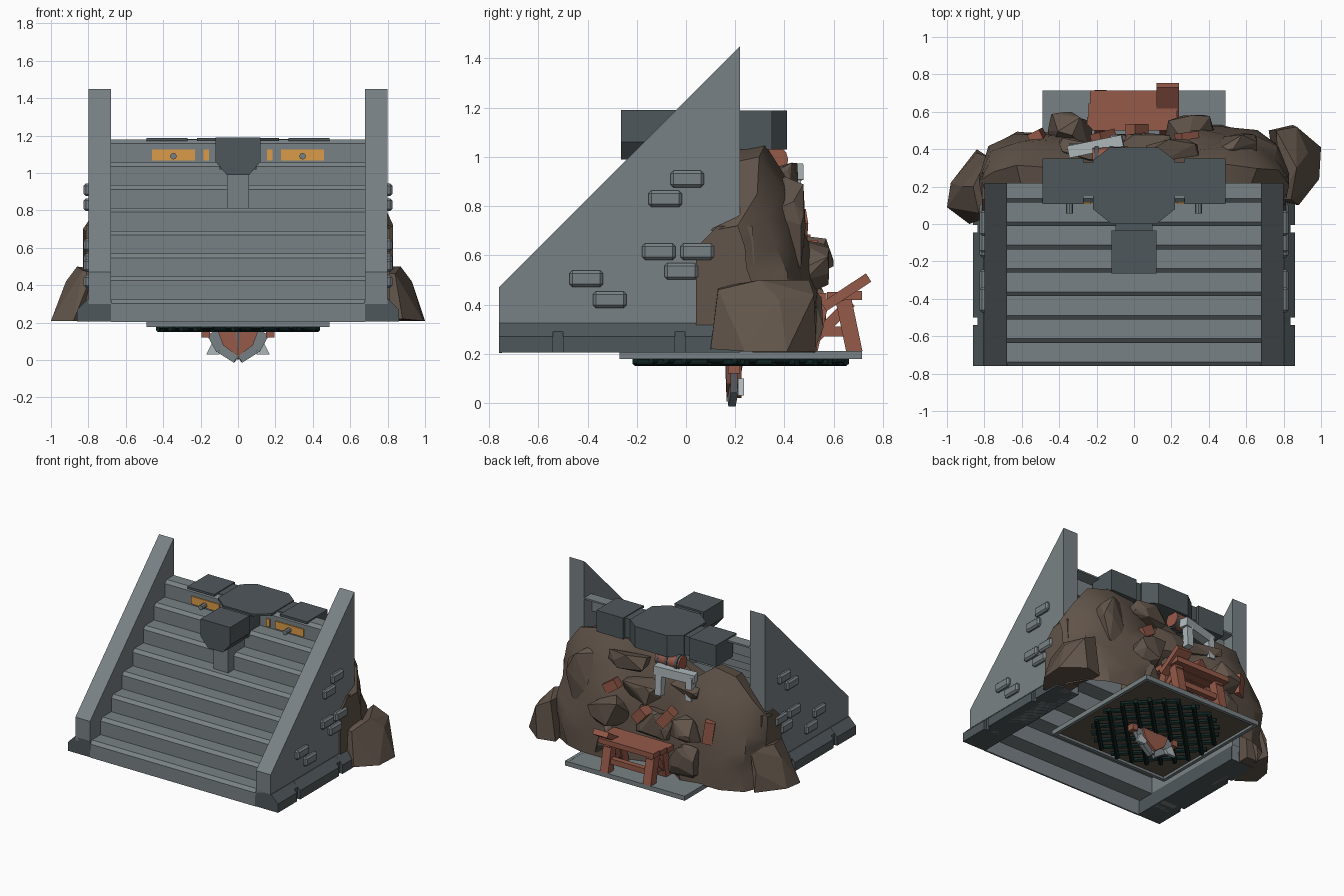
import bpy, bmesh, math, random
from mathutils import Vector, Matrix

if "Cube" in bpy.data.objects:
    bpy.data.objects.remove(bpy.data.objects["Cube"])
rng = random.Random(7)


def material(name, *rgb):
    m = bpy.data.materials.new(name)
    m.use_nodes = True
    m.diffuse_color = (*rgb, 1)
    m.node_tree.nodes["Principled BSDF"].inputs["Base Color"].default_value = (*rgb, 1)
    return m


STONE = material("stone grey", .19, .222, .235)
DARK = material("dark stone", .078, .097, .106)
ROCK = material("brown rock", .12, .089, .068)
WOOD = material("red wood", .3, .1, .066)
BRASS = material("orange brass", .7, .33, .065)
METAL = material("pale metal", .42, .47, .49)
GRATE = material("green black iron", .006, .02, .018)


def finish(name, bm, mat, smooth=None):
    bmesh.ops.recalc_face_normals(bm, faces=bm.faces)
    me = bpy.data.meshes.new(name)
    bm.to_mesh(me)
    bm.free()
    me.materials.append(mat)
    ob = bpy.data.objects.new(name, me)
    bpy.context.collection.objects.link(ob)
    if smooth:
        bpy.ops.object.select_all(action='DESELECT')
        ob.select_set(True)
        bpy.context.view_layer.objects.active = ob
        bpy.ops.object.shade_smooth_by_angle(angle=math.radians(smooth))
    return ob


def box(name, lo, hi, mat, bevel=0):
    lo, hi = Vector(lo), Vector(hi)
    bm = bmesh.new()
    bmesh.ops.create_cube(bm, size=1, matrix=Matrix.Translation((lo + hi) / 2) @ Matrix.Diagonal((hi - lo).to_4d()))
    if bevel:
        bmesh.ops.bevel(bm, geom=bm.edges[:], offset=bevel, segments=1, affect='EDGES')
    return finish(name, bm, mat)


def prism(name, pts, axis, lo, hi, mat):
    """Extrude a 2D outline along the given axis."""
    def place(p, d):
        c = list(p)
        c.insert(axis, d)
        return c
    bm = bmesh.new()
    face = bm.faces.new([bm.verts.new(place(p, lo)) for p in pts])
    ext = bmesh.ops.extrude_face_region(bm, geom=[face])
    move = [0, 0, 0]
    move[axis] = hi - lo
    bmesh.ops.translate(bm, verts=[v for v in ext["geom"] if isinstance(v, bmesh.types.BMVert)], vec=move)
    return finish(name, bm, mat)


def beam(name, a, b, w, h, mat, sides=0):
    """Bar from a to b, square (w by h) or round (end radii w and h)."""
    a, b = Vector(a), Vector(b)
    d = b - a
    m = Matrix.Translation((a + b) / 2) @ d.to_track_quat('Z', 'Y').to_matrix().to_4x4()
    bm = bmesh.new()
    if sides:
        bmesh.ops.create_cone(bm, cap_ends=True, segments=sides, radius1=w, radius2=h, depth=d.length, matrix=m)
    else:
        bmesh.ops.create_cube(bm, size=1, matrix=m @ Matrix.Diagonal((w, h, d.length, 1)))
    return finish(name, bm, mat, 40 if sides > 8 else None)


def hull(name, pts, mat):
    bm = bmesh.new()
    for p in pts:
        bm.verts.new(p)
    bmesh.ops.convex_hull(bm, input=bm.verts[:])
    bmesh.ops.delete(bm, geom=[v for v in bm.verts if not v.link_faces], context='VERTS')
    bmesh.ops.dissolve_limit(bm, angle_limit=.2, verts=bm.verts[:], edges=bm.edges[:])
    return finish(name, bm, mat)


def boulder(name, lo, hi, count=18):
    """Angular rock filling the given bounds, boxier than a ball."""
    lo, hi = Vector(lo), Vector(hi)
    pts = []
    for _ in range(count):
        d = Vector([rng.uniform(-1, 1) for _ in range(3)])
        d /= max(abs(c) for c in d) ** .6 * d.length ** .4
        pts.append([(lo[i] + hi[i]) / 2 + max(-1, min(1, d[i])) * (hi[i] - lo[i]) / 2 for i in range(3)])
    return hull(name, pts, ROCK)


# Staircase: a thin folded sheet with chamfered nosings and open underside
top_line, under_line = [], []
for i in range(8):
    y, z = -.76 + .125 * i, .203 + .122 * i
    top_line += [(y, z), (y, z + .1), (y + .022, z + .122)]
    under_line += [(y + .012, z - .012 * (i > 0)), (y + .012, z + .11)]
prism("stairs", top_line + [(.22, 1.179), (.22, 1.167)] + under_line[::-1], 0, -.68, .68, STONE)

# Side walls, grooved plinths and raised bricks
bricks = [(.005, .91), (-.085, .83), (-.11, .615), (.045, .615), (-.02, .535), (-.405, .505), (-.31, .42)]
for s, side in ((1, "left"), (-1, "right")):
    prism(side + "_wall", [(-.76, .3), (-.76, .47), (.22, 1.45), (.22, .205), (-.6, .205)], 0, s * .68, s * .80, STONE)

    def section(out, drop):
        return [(s * x, z) for x, z in ((.67, .205), (.67, .3), (.685, .325), (.805, .325), (out, drop), (out, .205))]
    for k, (a, b) in enumerate([(-.76, -.54), (-.5, -.045), (-.005, .22)]):
        prism(f"{side}_plinth_{k}", section(.86, .27), 1, a, b, DARK)
    prism(side + "_plinth_core", section(.838, .29), 1, -.7, .2, DARK)
    for k, (y, z) in enumerate(bricks):
        box(f"{side}_brick_{k}", (s * .78, y - .068, z - .034), (s * .825, y + .068, z + .034), STONE, .012)

# Dark cross-shaped block on the top step
hub = [(-.22, .08), (-.12, 0), (.12, 0), (.22, .08), (.22, .34), (.13, .41), (-.13, .41), (-.22, .34)]
prism("cross_hub_slab", hub, 2, 1.172, 1.188, DARK)
prism("cross_hub", [(-.22, .14), (.22, .14)] + hub[4:], 2, 1.03, 1.175, DARK)
nose = [(-.12, 1.19), (-.12, 1.06), (-.06, .99), (.06, .99), (.12, 1.06), (.12, 1.19)]
prism("cross_nose", nose, 1, -.265, -.035, DARK)
box("cross_nose_neck", (-.1, -.05, 1.02), (.1, .13, 1.178), DARK)
box("nose_post", (-.06, -.2, .805), (.06, .05, 1.02), STONE)
for s, side in ((1, "left"), (-1, "right")):
    arm = [(.108, 1.172), (.108, 1.188), (.35, 1.188), (.35, 1.03), (.15, 1.03), (.15, 1.172)]
    prism(side + "_cross_arm", arm, 0, s * .27, s * .49, DARK)
    box(side + "_cross_neck", (s * .2, .15, 1.04), (s * .28, .33, 1.182), DARK)
    # Brass plates with round knobs on the top riser
    for a, b in ((.23, .46), (.155, .185)):
        box(side + "_brass_plate", (s * a, .107, 1.068), (s * b, .116, 1.125), BRASS)
    beam(side + "_knob", (s * .345, .055, 1.09), (s * .345, .115, 1.09), .018, .018, STONE, 8)

# Rock bank behind the stairs: columns of (x, depth, height)
columns = [(-.83, .28, .7), (-.76, .42, .82), (-.62, .49, .98), (-.45, .49, 1.0), (-.32, .52, .9), (-.18, .42, .95),
           (0, .40, 1.02), (.15, .44, 1.0), (.3, .53, 1.03), (.48, .53, 1.05), (.64, .49, 1.0), (.76, .42, .85), (.83, .27, .72)]
bm = bmesh.new()
rows = 6
grid = []
for x, depth, top in columns:
    line = []
    for r in range(rows + 1):
        t = r / rows
        y = .2 + (depth - .2) * (1 - .6 * t ** 2.6) + rng.uniform(-.02, .02) * (t > 0)
        line.append(bm.verts.new((x + rng.uniform(-.02, .02) * (abs(x) < .8), y, .205 + (top - .205) * t)))
    line.append(bm.verts.new((x * .97, .1 if abs(x) > .8 else .2, top - .02)))
    grid.append(line)
for a, b in zip(grid, grid[1:]):
    for r in range(rows + 1):
        bm.faces.new((a[r], b[r], b[r + 1], a[r + 1]))
bmesh.ops.triangulate(bm, faces=bm.faces[:])
finish("rock_bank", bm, ROCK, 35)

# Side rocks wrapping the walls
for s, side in ((1, "left"), (-1, "right")):
    hull(side + "_wrap_rock", [(s * x, y, z) for x in (.74, .812) for y, z in
         ((.04, .31), (.04, .63), (.13, .72), (.27, .72), (.3, .21), (.15, .21))], ROCK)
hull("left_foot_rock", [(.78, .13, .47), (.84, .13, .46), (.87, .3, .5), (.76, .5, .5), (.87, .52, .44), (.93, .38, .42),
     (.88, .1, .22), (.99, .24, .21), (1, .41, .21), (.85, .53, .21), (.72, .5, .21), (.78, .12, .22), (.97, .33, .31)], ROCK)
hull("right_foot_rock", [(-.78, .04, .46), (-.83, .06, .48), (-.86, .2, .5), (-.78, .36, .49), (-.92, .2, .42), (-.84, .38, .35),
     (-.88, 0, .21), (-1, .09, .21), (-.98, .22, .21), (-.84, .4, .21), (-.78, .1, .21), (-.97, .13, .3)], ROCK)

# Angular boulders over the bank: centre x, y, z then width, depth, height
for k, (x, y, z, w, d, h) in enumerate([
        (-.34, .46, .35, .24, .22, .28), (-.34, .48, .58, .26, .24, .2), (-.28, .4, .82, .26, .14, .08),
        (.34, .46, .35, .28, .2, .28), (.3, .47, .56, .28, .24, .24), (.52, .4, .72, .3, .18, .4),
        (.08, .4, .72, .3, .18, .2), (-.03, .39, .52, .3, .2, .24), (.2, .37, .92, .3, .18, .16)]):
    boulder(f"boulder_{k}", (x - w / 2, y - d / 2, z - h / 2), (x + w / 2, y + d / 2, z + h / 2))

# Wooden trestle table behind the bank
for k in range(3):
    y = .5 + .072 * k
    box("table_plank", (-.25 + .008 * k, y, .41 + .004 * k), (.24 - .01 * k, y + .071, .448 + .004 * k), WOOD)
beam("leaning_plank", (.18, .56, .39), (.18, .742, .51), .12, .04, WOOD)
for x in (-.18, .17):
    beam("table_back_leg", (x, .685, .205), (x, .64, .42), .065, .065, WOOD)
    beam("table_front_leg", (x, .5, .205), (x, .55, .42), .065, .065, WOOD)
    beam("table_brace", (x, .53, .27), (x, .67, .41), .045, .045, WOOD)
    beam("table_cross_rail", (x, .5, .29), (x, .68, .29), .04, .04, WOOD)
beam("table_stretcher", (-.2, .665, .29), (.19, .665, .29), .04, .04, WOOD)

# Pale metal beam, wooden drum and broken timber on the rocks
beam("metal_beam", (-.35, .385, .92), (-.06, .445, .94), .065, .065, METAL)
for x, y in ((-.32, .4), (-.1, .44)):
    beam("metal_strut", (x, y, .93), (x, y + .01, .76), .05, .05, METAL)
beam("drum", (-.22, .35, .985), (-.03, .36, .99), .055, .055, WOOD, 12)
for x in (-.2, -.12, -.05):
    beam("drum_band", (x - .01, .355, .987), (x + .01, .355, .987), .06, .06, DARK, 12)
for k, (a, b) in enumerate([((.24, .44, .76), (.33, .45, .7)), ((-.2, .44, .66), (-.12, .46, .56)),
                            ((-.02, .49, .64), (.05, .49, .56)), ((-.5, .46, .52), (-.52, .45, .68))]):
    beam(f"broken_timber_{k}", a, b, .09, .07, WOOD)

# Base frame with sunken earth floor
for lo, hi in (((-.49, -.27), (.49, -.245)), ((-.49, .69), (.49, .715)), ((-.49, -.25), (-.465, .695)), ((.465, -.25), (.49, .695))):
    box("frame_rail", (*lo, .178), (*hi, .212), STONE)
box("frame_top", (-.47, -.25, .203), (.47, .7, .211), STONE)
box("pit_floor", (-.467, -.247, .196), (.467, .692, .204), ROCK)

# Round lattice of iron bars
R = .43
for k in range(-4, 5):
    off = k * .095
    half = math.sqrt(R * R - off * off)
    for ang, z in ((math.pi / 4, .168), (-math.pi / 4, .176)):
        u, v = Vector((math.cos(ang), math.sin(ang), 0)), Vector((-math.sin(ang), math.cos(ang), 0))
        c = Vector((0, .222, z)) + v * off
        beam("grate_bar", c - u * half, c + u * half, .017, .017, GRATE, 6)

# Pendant hanging under the grate
hull("pendant_core", [(x, y, z) for y in (.165, .225) for x, z in
     ((-.11, .16), (.11, .16), (-.08, .08), (.08, .08), (0, .02))], WOOD)
beam("pendant_spine", (0, .195, .16), (0, .185, .005), .036, .02, STONE, 6)
for s in (1, -1):
    beam("pendant_rim", (s * .135, .195, .15), (s * .085, .195, .06), .03, .07, STONE)
    beam("pendant_lower_rim", (s * .09, .195, .065), (s * .005, .185, .012), .03, .06, STONE)
    hull("pendant_fin", [(s * x, y, z) for y in (.212, .235) for x, z in
         ((.08, .06), (.135, .1), (.17, .03), (.1, .03))], METAL)
    box("pendant_peg", (s * .15, .17, .12), (s * .195, .22, .165), WOOD)
